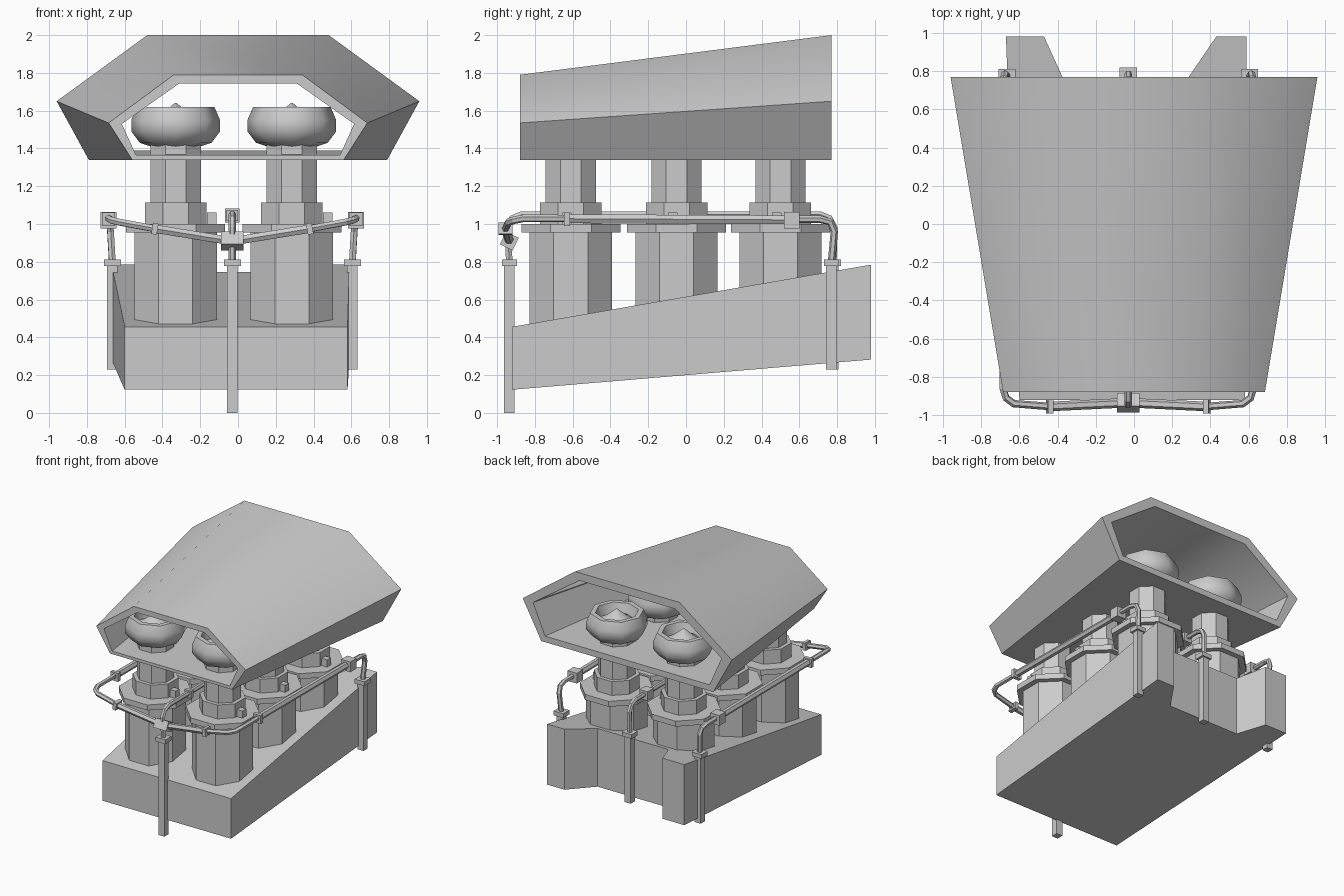
import bpy, bmesh
from math import cos, sin, pi, radians
from mathutils import Vector

if "Cube" in bpy.data.objects:
    bpy.data.objects.remove(bpy.data.objects["Cube"], do_unlink=True)

grey = bpy.data.materials.new("plain_grey")
grey.use_nodes = True
grey.diffuse_color = (0.6, 0.6, 0.6, 1)
grey.node_tree.nodes["Principled BSDF"].inputs["Base Color"].default_value = (0.6, 0.6, 0.6, 1)


def finish(name, data):
    data.materials.append(grey)
    ob = bpy.data.objects.new(name, data)
    bpy.context.collection.objects.link(ob)
    return ob


def loft(name, rings, loop=False, smooth=None):
    """Skin matching rings; close them into a loop or cap both ends."""
    bm = bmesh.new()
    vr = [[bm.verts.new(p) for p in ring] for ring in rings]
    n = len(vr[0])
    pairs = list(zip(vr, vr[1:])) + ([(vr[-1], vr[0])] if loop else [])
    for a, b in pairs:
        for i in range(n):
            j = (i + 1) % n
            bm.faces.new((a[i], a[j], b[j], b[i]))
    if not loop:
        bm.faces.new(vr[0])
        bm.faces.new(vr[-1])
    bmesh.ops.recalc_face_normals(bm, faces=bm.faces)
    me = bpy.data.meshes.new(name)
    bm.to_mesh(me)
    bm.free()
    ob = finish(name, me)
    if smooth:
        bpy.ops.object.select_all(action='DESELECT')
        ob.select_set(True)
        bpy.context.view_layer.objects.active = ob
        bpy.ops.object.shade_smooth_by_angle(angle=radians(smooth))
    return ob


def octagon(x, y, z, r, turn):
    return [(x + r * cos(pi * i / 4 + turn), y + r * sin(pi * i / 4 + turn), z) for i in range(8)]


def box(name, centre, size, direction=(0, 0, 1)):
    bm = bmesh.new()
    bmesh.ops.create_cube(bm, size=1)
    bmesh.ops.scale(bm, vec=size, verts=bm.verts)
    me = bpy.data.meshes.new(name)
    bm.to_mesh(me)
    bm.free()
    ob = finish(name, me)
    ob.location = centre
    ob.rotation_euler = Vector(direction).to_track_quat('Z', 'Y').to_euler()
    return ob


def pipe(name, points, radius=0.02):
    cu = bpy.data.curves.new(name, 'CURVE')
    cu.dimensions = '3D'
    cu.bevel_depth = radius
    cu.bevel_resolution = 1
    cu.use_fill_caps = True
    sp = cu.splines.new('POLY')
    sp.points.add(len(points) - 1)
    for p, co in zip(sp.points, points):
        p.co = (*co, 1)
    sp.use_smooth = False
    return finish(name, cu)


# Tapered hood, open at both ends
def hood_ring(y, low, mid, top):
    half = [low, mid, top]
    return [(x, y, z) for x, z in half] + [(-x, y, z) for x, z in reversed(half)]


loft("hood", [
    hood_ring(-0.88, (0.56, 1.34), (0.685, 1.535), (0.34, 1.79)),
    hood_ring(0.77, (0.79, 1.34), (0.96, 1.65), (0.48, 2.0)),
    hood_ring(0.77, (0.755, 1.39), (0.865, 1.64), (0.44, 1.935)),
    hood_ring(-0.88, (0.54, 1.365), (0.615, 1.53), (0.31, 1.745)),
], loop=True, smooth=42)

# Wedge block with a notch in its back
plan = [(-0.6, -0.92), (0.58, -0.92), (0.59, 0.98), (0.43, 0.98),
        (0.28, 0.76), (-0.37, 0.76), (-0.47, 0.98), (-0.67, 0.98)]
loft("engine_block", [
    [(x, y, 0.2 + 0.084 * y) for x, y in plan],
    [(x, y, 0.615 + 0.173 * y) for x, y in plan],
])

# Six stepped cylinders, each with a bulb head and a small lug
column = [(0.218, 0.42), (0.218, 0.955), (0.262, 0.955), (0.262, 1.0), (0.163, 1.0),
          (0.163, 1.115), (0.133, 1.115), (0.133, 1.43)]
bulb = [(0.13, 1.41), (0.19, 1.43), (0.235, 1.49), (0.235, 1.55), (0.205, 1.62),
        (0.165, 1.62), (0.14, 1.54), (0.09, 1.57), (0.005, 1.64)]
flat = 1 / cos(pi / 8)
for side, x in (("left", 0.285), ("right", -0.33)):
    for row, y in (("front", -0.61), ("middle", -0.05), ("rear", 0.5)):
        loft(f"{row}_{side}_cylinder", [octagon(x, y, z, r * flat, pi / 8) for r, z in column])
        loft(f"{row}_{side}_bulb", [octagon(x, y, z, r, 0) for r, z in bulb], smooth=50)
        box(f"{row}_{side}_lug", (x + 0.19, y - 0.02, 1.03), (0.05, 0.05, 0.06))

# Upright legs with collars
MID = -0.03
for name, x, y, low in (("front_leg", MID, -0.935, 0), ("back_leg", MID, 0.78, 0.23),
                        ("left_leg", 0.605, 0.77, 0.23), ("right_leg", -0.665, 0.77, 0.23)):
    box(name, (x, y, (low + 0.8) / 2), (0.055, 0.055, 0.8 - low))
    box(name + "_collar", (x, y, 0.795), (0.09, 0.08, 0.035))

# Centre pipe running between the cylinders
pipe("centre_pipe", [(MID, -0.935, 0.79), (MID, -0.945, 0.98), (MID, -0.92, 1.03), (MID, -0.87, 1.05),
                     (MID, 0.71, 1.05), (MID, 0.76, 1.03), (MID, 0.785, 0.98), (MID, 0.78, 0.79)])
box("centre_pipe_back_joint", (MID, 0.56, 1.045), (0.075, 0.075, 0.08), (0, 1, 0))
box("centre_pipe_front_joint", (MID, -0.6, 1.045), (0.06, 0.06, 0.03), (0, 1, 0))
box("front_junction", (MID, -0.935, 0.91), (0.12, 0.075, 0.075), (0, 0.5, 1))

# Side pipes meeting at the front junction
for side, s in (("left", 1), ("right", -1)):
    def at(x, y, z):
        return (MID + s * x, y, z)
    pipe(f"{side}_pipe", [at(0.635, 0.77, 0.79), at(0.645, 0.785, 0.96), at(0.65, 0.765, 1.01),
                          at(0.655, 0.71, 1.025), at(0.655, -0.86, 1.03), at(0.64, -0.91, 1.02),
                          at(0.6, -0.94, 1.01), at(0.41, -0.955, 0.975), at(0, -0.935, 0.91)])
    pipe(f"{side}_pipe_sleeve", [at(0.655, -0.63, 1.028), at(0.655, 0.55, 1.022)], 0.027)
    pipe(f"{side}_front_sleeve", [at(0.41, -0.955, 0.975), at(0.04, -0.937, 0.915)], 0.025)
    box(f"{side}_pipe_joint", at(0.655, 0.56, 1.02), (0.085, 0.085, 0.08), (0, 1, 0))
    box(f"{side}_pipe_collar", at(0.655, -0.63, 1.025), (0.07, 0.07, 0.03), (0, 1, 0))
    box(f"{side}_front_collar", at(0.41, -0.955, 0.975), (0.075, 0.06, 0.03), (s, 0, 0.17))
